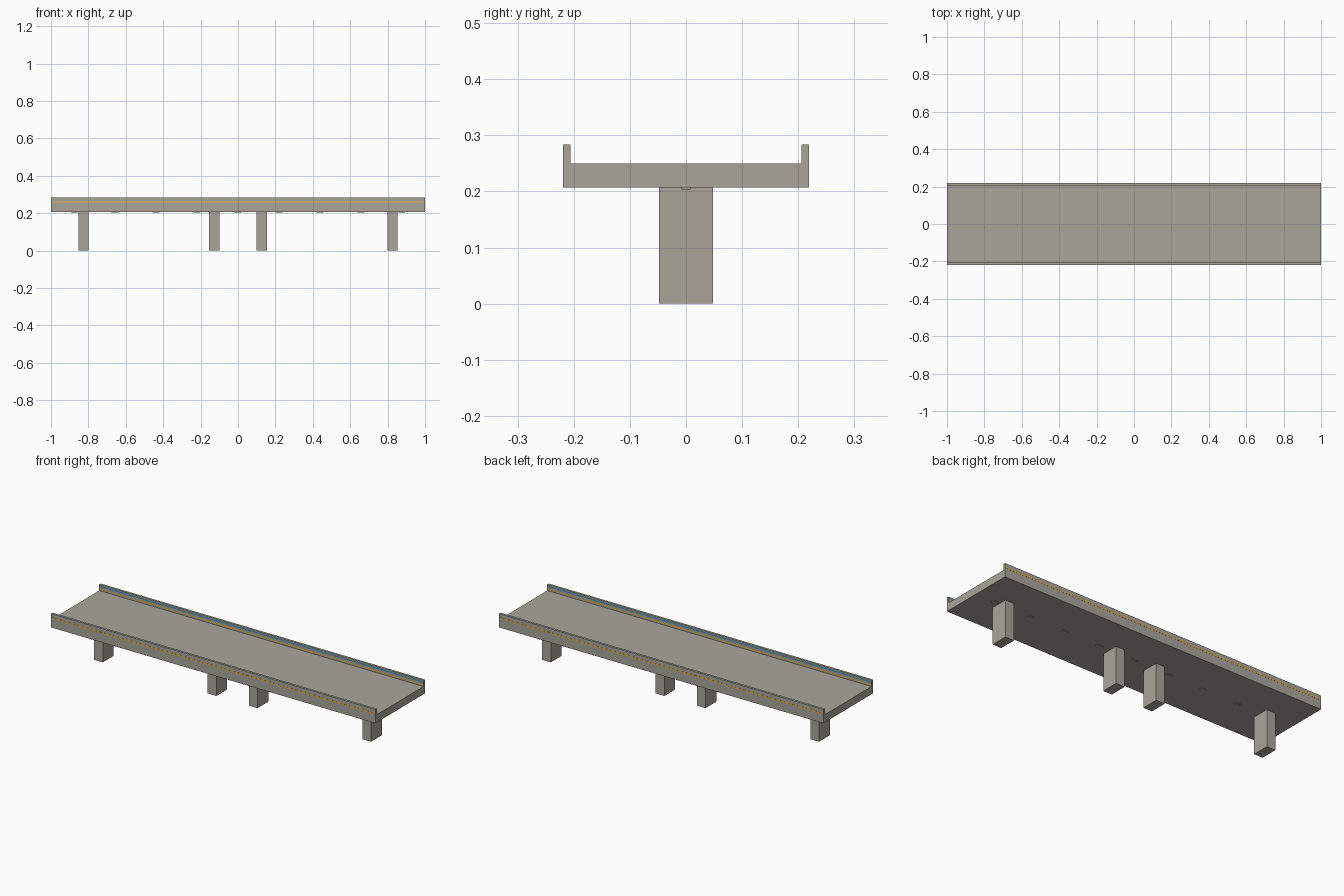
import bpy
import bmesh

cube = bpy.data.objects.get("Cube")
if cube:
    bpy.data.objects.remove(cube, do_unlink=True)


def material(name, color):
    m = bpy.data.materials.new(name)
    m.use_nodes = True
    m.diffuse_color = (*color, 1)
    m.node_tree.nodes["Principled BSDF"].inputs["Base Color"].default_value = (*color, 1)
    return m


concrete = material("warm grey concrete", (0.397, 0.384, 0.323))
yellow = material("amber stripe", (0.72, 0.42, 0.06))
blue = material("blue stripe", (0.10, 0.27, 0.42))


def finish(name, bm, *mats):
    bmesh.ops.recalc_face_normals(bm, faces=bm.faces)
    mesh = bpy.data.meshes.new(name)
    bm.to_mesh(mesh)
    bm.free()
    for mat in mats:
        mesh.materials.append(mat)
    obj = bpy.data.objects.new(name, mesh)
    bpy.context.collection.objects.link(obj)
    return obj


def box(name, low, high, mat):
    bm = bmesh.new()
    bmesh.ops.create_cube(bm, size=1)
    for v in bm.verts:
        v.co = [h if c > 0 else l for c, l, h in zip(v.co, low, high)]
    return finish(name, bm, mat)


# Deck and parapets: one U-shaped section run along the length
half = [(0.219, 0.207), (0.219, 0.284), (0.206, 0.284), (0.206, 0.278),
        (0.206, 0.270), (0.206, 0.262), (0.206, 0.257), (0.206, 0.25)]
section = half + [(-y, z) for y, z in reversed(half)]
bm = bmesh.new()
face = bm.faces.new([bm.verts.new((-1, y, z)) for y, z in section])
run = bmesh.ops.extrude_face_region(bm, geom=[face], use_keep_orig=True)
ends = [g for g in run["geom"] if isinstance(g, bmesh.types.BMVert)]
bmesh.ops.translate(bm, verts=ends, vec=(2, 0, 0))

# Inner parapet faces: thin blue band above a thin amber band
for f in bm.faces:
    c = f.calc_center_median()
    if abs(abs(c.y) - 0.206) < 0.001:
        if 0.270 < c.z < 0.278:
            f.material_index = 2
        elif 0.257 < c.z < 0.262:
            f.material_index = 1
finish("deck_with_parapets", bm, concrete, yellow, blue)

# Piers
for i, x in enumerate((-0.827, -0.127, 0.127, 0.827)):
    box(f"pier_{i + 1}", (x - 0.027, -0.048, 0), (x + 0.027, 0.048, 0.208), concrete)

# Small fittings under the deck
for i in range(9):
    x = (i - 4) * 0.219
    box(f"underside_fitting_{i + 1}", (x - 0.018, -0.008, 0.2035),
        (x + 0.018, 0.008, 0.208), concrete)

# Thin amber stripe on the outer face of each parapet
for side, label in ((-1, "front"), (1, "back")):
    a, b = sorted((side * 0.2185, side * 0.2196))
    box(f"{label}_outer_amber_stripe", (-1, a, 0.257), (1, b, 0.263), yellow)
